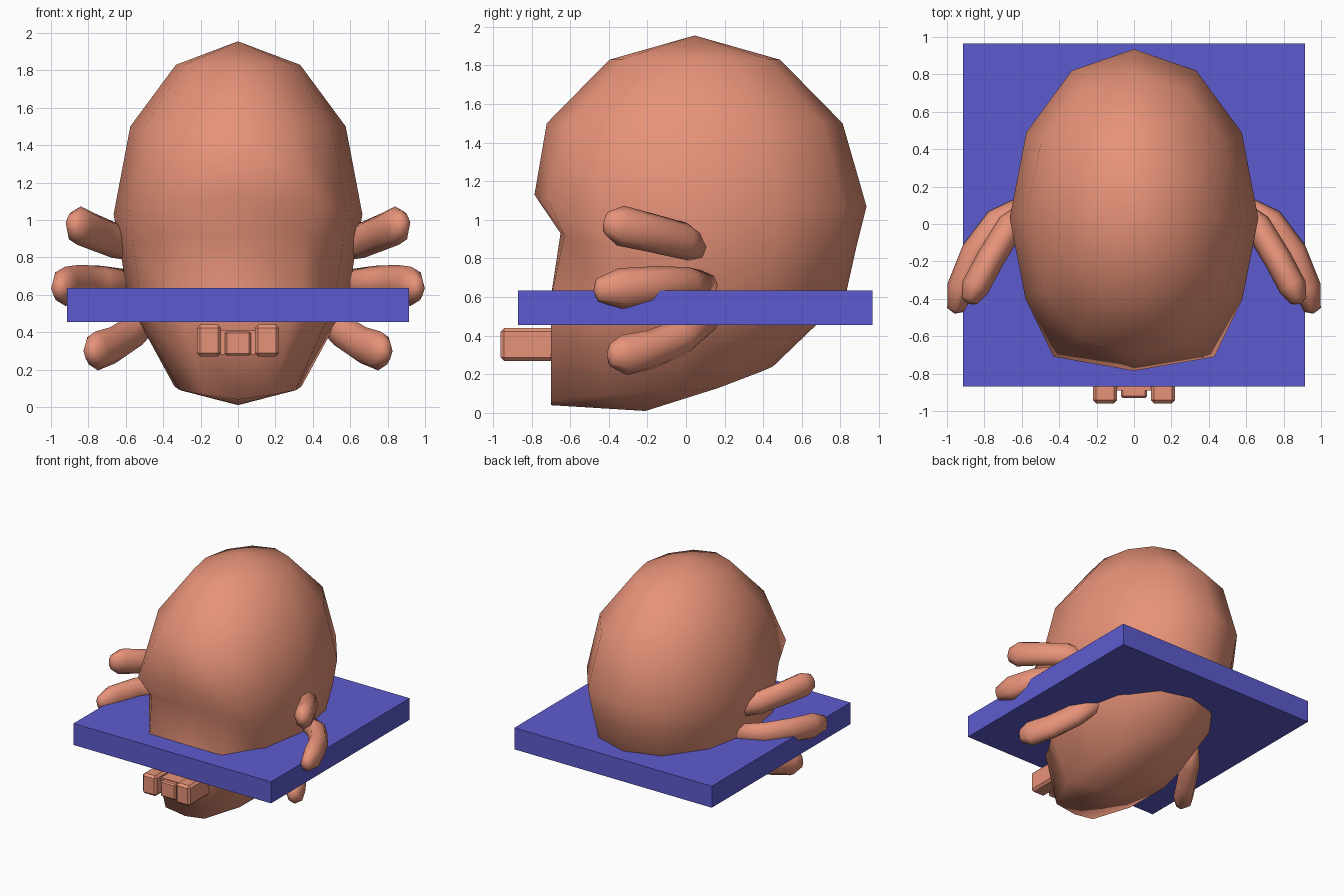
import bpy, bmesh, math
from mathutils import Vector

if "Cube" in bpy.data.objects:
    bpy.data.objects.remove(bpy.data.objects["Cube"])


def material(name, rgb):
    m = bpy.data.materials.new(name)
    m.diffuse_color = (*rgb, 1)
    m.use_nodes = True
    m.node_tree.nodes["Principled BSDF"].inputs["Base Color"].default_value = m.diffuse_color
    return m


SKIN = material("clay_skin", (0.80, 0.29, 0.19))
BLUE = material("slab_blue", (0.11, 0.105, 0.62))


def finish(name, bm, mat, smooth=True):
    bmesh.ops.recalc_face_normals(bm, faces=bm.faces)
    me = bpy.data.meshes.new(name)
    bm.to_mesh(me)
    bm.free()
    me.materials.append(mat)
    for p in me.polygons:
        p.use_smooth = smooth
    ob = bpy.data.objects.new(name, me)
    bpy.context.collection.objects.link(ob)
    return ob


def loft(name, rings, start, end, mat):
    """Skin closed rings together and close both ends with a fan to a pole."""
    bm = bmesh.new()
    rows = [[bm.verts.new(p) for p in r] for r in rings]
    n = len(rows[0])
    for a, b in zip(rows, rows[1:]):
        for i in range(n):
            j = (i + 1) % n
            bm.faces.new((a[i], a[j], b[j], b[i]))
    for row, pole in ((rows[0], start), (rows[-1], end)):
        v = bm.verts.new(pole)
        for i in range(n):
            bm.faces.new((row[i], row[(i + 1) % n], v))
    return finish(name, bm, mat)


def box(name, lo, hi, mat, bevel=0.0):
    bm = bmesh.new()
    bmesh.ops.create_cube(bm, size=1)
    for v in bm.verts:
        v.co = [(l + h) / 2 + c * (h - l) for l, h, c in zip(lo, hi, v.co)]
    if bevel:
        bmesh.ops.bevel(bm, geom=bm.edges[:], offset=bevel, segments=1, affect='EDGES')
    return finish(name, bm, mat, False)


# Head: twelve-sided dome above, shaped brow and jaw rings below (front to back)
def dome_ring(lat):
    c, s = math.cos(math.radians(lat)), math.sin(math.radians(lat))
    return [(0.665 * c * math.sin(k * math.pi / 6), 0.045 - 0.885 * c * math.cos(k * math.pi / 6),
             1.05 + 0.9 * s) for k in range(7)]


brow = [(0, -.785, 1.13), (.43, -.71, 1.09), (.58, -.40, 1.06), (.665, .03, 1.03),
        (.576, .49, 1.05), (.333, .82, 1.06), (0, .935, 1.07)]
face = [(0, -.65, .93), (.36, -.63, .92), (.56, -.38, .86), (.625, .02, .81),
        (.555, .46, .84), (.32, .78, .86), (0, .885, .87)]
cheek = [(0, -.70, .60), (.33, -.70, .59), (.52, -.40, .57), (.585, .0, .56),
         (.50, .42, .57), (.29, .73, .59), (0, .825, .60)]
chin = [(0, -.70, .04), (.18, -.70, .065), (.31, -.42, .09), (.34, -.05, .11),
        (.30, .17, .13), (.17, .38, .21), (0, .45, .24)]


def mirrored(half):
    return half + [(-x, y, z) for x, y, z in half[-2:0:-1]]


rings = [mirrored(r) for r in (dome_ring(60), dome_ring(30), brow, face, cheek, chin)]
loft("head", rings, (0, 0.045, 1.955), (0, -.21, .01), SKIN)

# Slab through the head
box("slab", (-.915, -.87, .455), (.915, .965, .635), BLUE)


# Fingers: tapered tubes with rounded tips, three on each side
def finger(name, path, radii, side):
    pts = [Vector((x * side, y, z)) for x, y, z in path]
    out = []
    for i, p in enumerate(pts):
        t = (pts[min(i + 1, len(pts) - 1)] - pts[max(i - 1, 0)]).normalized()
        across = t.cross(Vector((0, 0, 1))).normalized()
        up = across.cross(t)
        w, h = radii[i]
        out.append([p + across * w * math.cos(a) + up * h * math.sin(a)
                    for a in (k * math.pi / 4 for k in range(8))])
    t = (pts[-1] - pts[-2]).normalized()
    loft(name, out, pts[0], pts[-1] + t * 0.02, SKIN)


widths = [(.06, .07), (.075, .095), (.075, .10), (.075, .105), (.045, .06)]
paths = {
    "upper": [(.55, .08, .85), (.66, -.01, .89), (.77, -.19, .935), (.85, -.34, .97), (.88, -.41, .985)],
    "middle": [(.55, .11, .66), (.73, .01, .66), (.85, -.15, .66), (.925, -.34, .645), (.955, -.46, .635)],
    "lower": [(.46, .12, .49), (.57, -.02, .395), (.67, -.18, .33), (.755, -.32, .30), (.785, -.39, .30)],
}
for label, path in paths.items():
    for side, s in (("right", 1), ("left", -1)):
        finger(f"{label}_finger_{side}", path, widths, s)

# Mouth: outer blocks, a centre block and a recessed bar behind them
for side, s in (("right", 1), ("left", -1)):
    x = sorted((s * .09, s * .22))
    box(f"mouth_block_{side}", (x[0], -.96, .27), (x[1], -.66, .44), SKIN, .018)
box("mouth_centre", (-.07, -.93, .275), (.07, -.66, .405), SKIN, .01)
box("mouth_bar", (-.12, -.89, .28), (.12, -.66, .41), SKIN)
